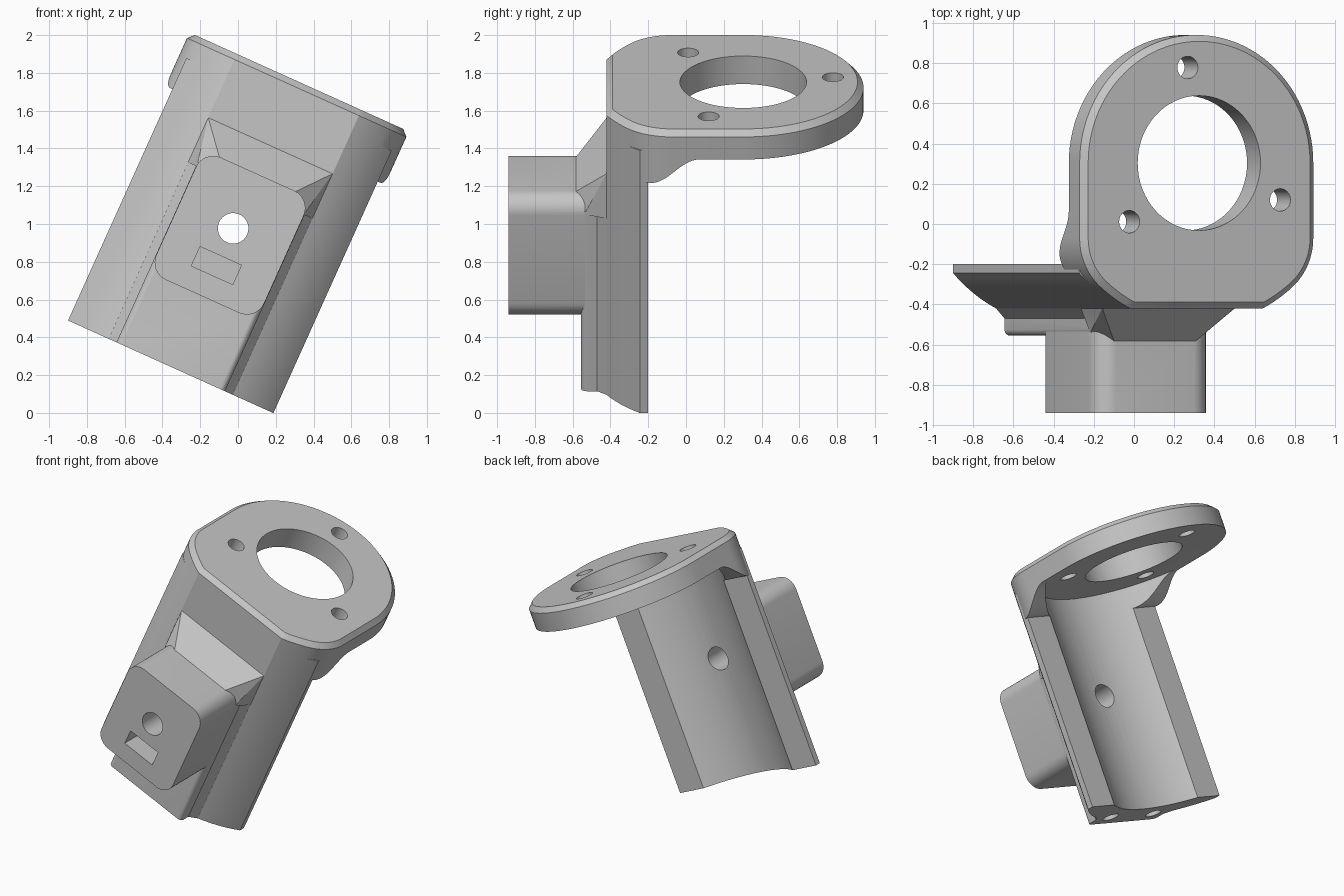
import bpy, bmesh
from math import sin, cos, pi, radians
from mathutils import Matrix, Vector

old = bpy.data.objects.get("Cube")
if old:
    bpy.data.objects.remove(old)

BOTTOM, TOP, PLATE = 0.076, 1.73, 1.567
AXIS_Y = 0.303

grey = bpy.data.materials.new("plain_grey")
grey.use_nodes = True
color = (0.56, 0.56, 0.56, 1)
grey.diffuse_color = color
grey.node_tree.nodes["Principled BSDF"].inputs["Base Color"].default_value = color


def make(name, bm):
    bmesh.ops.recalc_face_normals(bm, faces=bm.faces)
    mesh = bpy.data.meshes.new(name)
    bm.to_mesh(mesh)
    bm.free()
    mesh.materials.append(grey)
    ob = bpy.data.objects.new(name, mesh)
    bpy.context.collection.objects.link(ob)
    return ob


def prism(name, loop, direction, chamfer=0):
    """Extrude a closed loop of 3D points along a direction."""
    bm = bmesh.new()
    face = bm.faces.new([bm.verts.new(p) for p in loop])
    ext = bmesh.ops.extrude_face_region(bm, geom=[face])
    moved = [g for g in ext["geom"] if isinstance(g, bmesh.types.BMVert)]
    bmesh.ops.translate(bm, verts=moved, vec=direction)
    if chamfer:
        rim = [g for g in ext["geom"] if isinstance(g, bmesh.types.BMEdge)]
        bmesh.ops.recalc_face_normals(bm, faces=bm.faces)
        bmesh.ops.bevel(bm, geom=rim, offset=chamfer, segments=1, affect='EDGES')
    return make(name, bm)


def upright(name, half, low, high, chamfer=0):
    """Prism along the height from a half outline mirrored sideways."""
    loop = half + [(-x, y) for x, y in reversed(half)]
    return prism(name, [(x, y, low) for x, y in loop], (0, 0, high - low), chamfer)


def arc(cx, cy, r, a0, a1, n):
    angles = [radians(a0 + (a1 - a0) * i / n) for i in range(n + 1)]
    return [(cx + r * cos(a), cy + r * sin(a)) for a in angles]


def rod(name, x, y, r, low, high, n=32):
    loop = arc(x, y, r, 0, 360 - 360 / n, n - 1)
    return prism(name, [(px, py, low) for px, py in loop], (0, 0, high - low))


def boolean(target, other, operation):
    mod = target.modifiers.new("bool", 'BOOLEAN')
    mod.object, mod.operation, mod.solver = other, operation, 'EXACT'
    bpy.context.view_layer.objects.active = target
    bpy.ops.object.modifier_apply(modifier=mod.name)
    bpy.data.objects.remove(other)


# Flange plate: shallow front curve, filleted corner, rounded rear, chamfered rim
front_curve = arc(0, 0.305, 0.81, -63.5, -49.5, 6)
outline = front_curve + arc(0.32, -0.07, 0.317, -49.5, 0, 12)[1:]
outline += arc(0, AXIS_Y, 0.637, 0, 88, 24)
flange = upright("flange_bracket", outline, 1.42, TOP, 0.032)

# Sweep the underside of the flange down into side gussets
steps = [i / 16 for i in range(17)]
sweep = [(-0.2 + 0.27 * t, 1.42 + (PLATE - 1.42) * (1 - cos(pi * t)) / 2) for t in steps]
sweep += [(1.2, PLATE), (1.2, 1.3), (-0.2, 1.3)]
boolean(flange, prism("sweep_cutter", [(-1, y, z) for y, z in sweep], (2, 0, 0)), 'DIFFERENCE')

# Upright body with the same front curve, ending in narrow flat sides
body = front_curve + arc(0, 0.305, 0.81, -49.5, -42.6, 3)[1:] + [(0.596, -0.2)]
boolean(flange, upright("body", body, BOTTOM, 1.6), 'UNION')

# Raised front panel with sloped feet and rounded edges
panel = arc(0.285, -0.525, 0.03, -90, 0, 5) + [(0.315, -0.47), (0.361, -0.42), (0.34, -0.38)]
boolean(flange, upright("front_panel", panel, BOTTOM, 1.12), 'UNION')

# Sloped web above the front block
bm = bmesh.new()
half = [(0.361, -0.42, 1.36), (0.34, -0.38, 1.36), (0.34, -0.38, 1.1), (0.361, -0.42, 1.1),
        (0.315, -0.47, 1.14), (0.315, -0.47, 1.1), (0.31, -0.54, 1.1),
        (0.22, -0.585, 1.192), (0.2, -0.585, 1.1)]
for x, y, z in half:
    bm.verts.new((x, y, z))
    bm.verts.new((-x, y, z))
hull = bmesh.ops.convex_hull(bm, input=bm.verts)
loose = [g for g in hull["geom_interior"] if isinstance(g, bmesh.types.BMVert)]
bmesh.ops.delete(bm, geom=loose, context='VERTS')
boolean(flange, make("sloped_web", bm), 'UNION')

# Rounded front block
rounded = []
for cx, cz, a in ((0.213, 1.095, 0), (-0.213, 1.095, 90), (-0.213, 0.585, 180), (0.213, 0.585, 270)):
    rounded += arc(cx, cz, 0.1, a, a + 90, 8)
boolean(flange, prism("front_block", [(x, -0.94, z) for x, z in rounded], (0, 0.5, 0)), 'UNION')

# Rear channel, large bore and three bolt holes
boolean(flange, rod("channel", 0, AXIS_Y, 0.637, -0.2, PLATE, 96), 'DIFFERENCE')
boolean(flange, rod("bore", 0, AXIS_Y, 0.335, 1.4, 2, 64), 'DIFFERENCE')
for k in range(3):
    a = radians(97.5 + 120 * k)
    bolt = rod("bolt", 0.479 * cos(a), AXIS_Y + 0.479 * sin(a), 0.056, 1.5, 2)
    boolean(flange, bolt, 'DIFFERENCE')

# Holes in the foot
for x in (-0.2, 0.2):
    boolean(flange, rod("foot_hole", x, -0.445, 0.055, -0.1, 0.38), 'DIFFERENCE')

# Through hole and rectangular pocket in the front block
hole = [(x, -1.2, z) for x, z in arc(0, 0.88, 0.081, 0, 348.75, 31)]
boolean(flange, prism("hole", hole, (0, 1.2, 0)), 'DIFFERENCE')
pocket = [(x, -1.2, z) for x, z in ((-0.12, 0.608), (0.12, 0.608), (0.12, 0.72), (-0.12, 0.72))]
boolean(flange, prism("pocket", pocket, (0, 0.45, 0)), 'DIFFERENCE')

# Lean the finished part sideways
tilt = Matrix.Rotation(radians(24.27), 4, 'Y')
flange.data.transform(tilt @ Matrix.Translation(Vector((-0.425, 0, 0))))
bpy.ops.object.select_all(action='DESELECT')
flange.select_set(True)
bpy.context.view_layer.objects.active = flange
bpy.ops.object.shade_smooth_by_angle(angle=radians(22))
